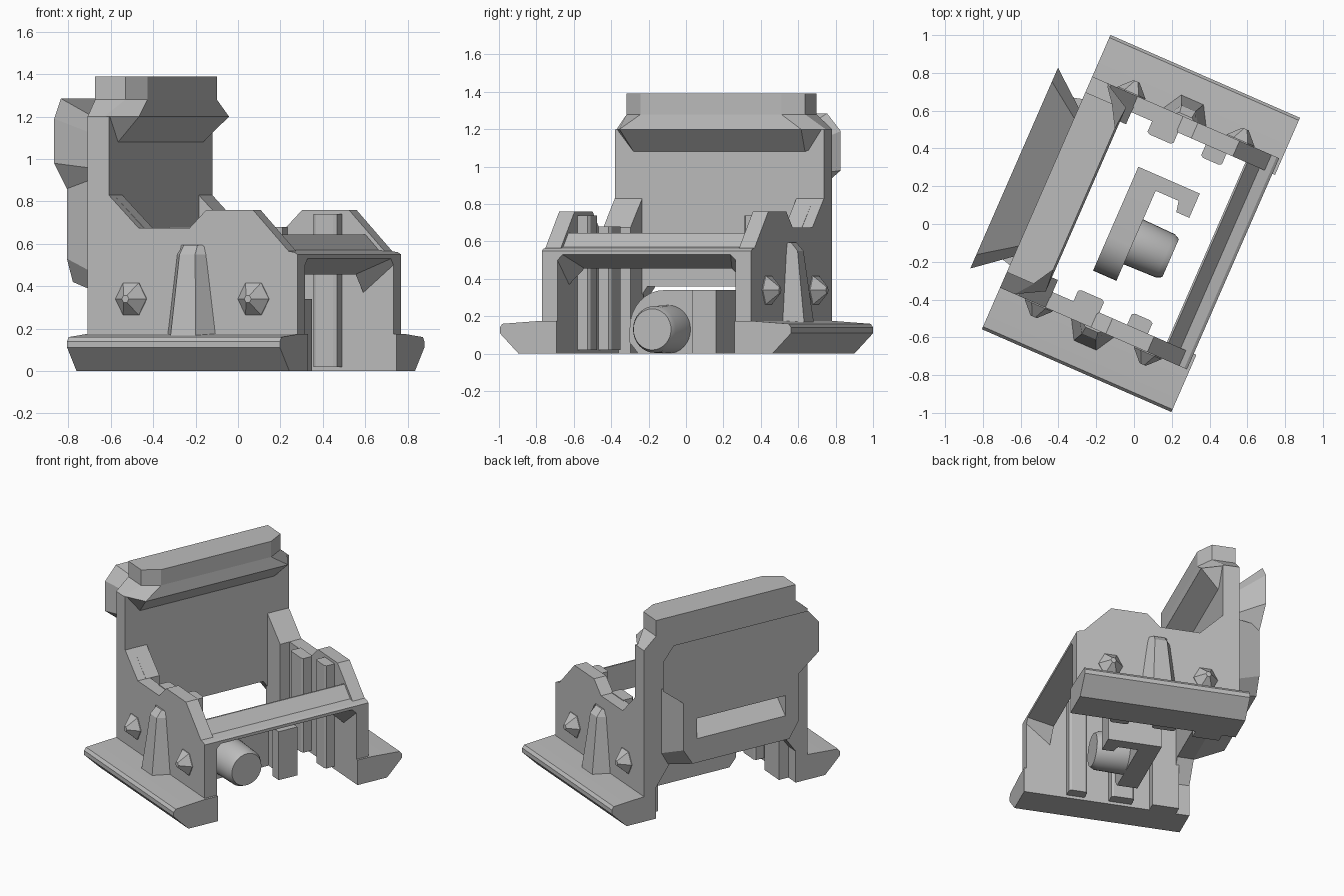
import bpy, bmesh, math
from mathutils import Matrix

cube = bpy.data.objects.get("Cube")
if cube:
    bpy.data.objects.remove(cube, do_unlink=True)

# One plain grey for everything
grey = bpy.data.materials.new("plain_grey")
grey.use_nodes = True
grey.diffuse_color = (0.5, 0.5, 0.5, 1)
grey.node_tree.nodes["Principled BSDF"].inputs["Base Color"].default_value = (0.5, 0.5, 0.5, 1)

# The body is built square, then turned about z
TURN = Matrix.Rotation(math.radians(-23.6), 4, 'Z') @ Matrix.Translation((0, 0.017, 0))


def loft(name, loops, smooth=False):
    """Closed solid through matching loops of points."""
    bm = bmesh.new()
    rings = [[bm.verts.new(TURN @ Matrix.Translation(p).translation) for p in loop] for loop in loops]
    n = len(rings[0])
    for a, b in zip(rings, rings[1:]):
        for i in range(n):
            j = (i + 1) % n
            bm.faces.new((a[i], a[j], b[j], b[i]))
    bm.faces.new(rings[0])
    bm.faces.new(rings[-1])
    bmesh.ops.recalc_face_normals(bm, faces=bm.faces)
    mesh = bpy.data.meshes.new(name)
    bm.to_mesh(mesh)
    bm.free()
    mesh.materials.append(grey)
    ob = bpy.data.objects.new(name, mesh)
    bpy.context.collection.objects.link(ob)
    if smooth:
        bpy.ops.object.select_all(action='DESELECT')
        ob.select_set(True)
        bpy.context.view_layer.objects.active = ob
        bpy.ops.object.shade_smooth_by_angle(angle=math.radians(35))
    return ob


def along_x(name, profile, x0, x1, smooth=False):
    return loft(name, [[(x, y, z) for y, z in profile] for x in (x0, x1)], smooth)


def along_y(name, profile, y0, y1):
    return loft(name, [[(x, y, z) for x, z in profile] for y in (y0, y1)])


def box(name, x0, x1, y0, y1, z0, z1):
    return along_x(name, [(y0, z0), (y1, z0), (y1, z1), (y0, z1)], x0, x1)


def both(half):
    """Mirror a half outline in y to a closed outline."""
    return half + [(-y, z) for y, z in reversed(half)]


FRONT, REAR, SEAT = 0.565, -0.515, -0.406
OUT, INN = 0.61, 0.52

side_outline = [(REAR, 0), (FRONT, 0), (FRONT, 0.55), (0.55, 0.56), (0.52, 0.565),
                (0.336, 0.76), (0.096, 0.76), (0.01, 0.675), (-0.253, 0.675),
                (SEAT, 0.83), (SEAT, 1.2), (REAR, 1.2)]
foot = [(INN, 0), (0.74, 0), (0.85, 0.11), (0.85, 0.14), (0.835, 0.16), (0.62, 0.175), (INN, 0.175)]

for s, side in ((-1, "right"), (1, "left")):
    # Side wall and its foot flange
    along_y(side + "_wall", side_outline, s * INN, s * OUT)
    along_x(side + "_foot", [(s * y, z) for y, z in foot], REAR, 0.58, True)

    # Inner ribs and the sloped rear corner block
    for k, (x0, x1, top) in enumerate(((-0.13, 0.02, 0.68), (0.18, 0.3, 0.74))):
        c = 0.015
        loft(f"{side}_rib_{k}", [[(x0, s * 0.53, z), (x0, s * 0.46, z), (x0 + c, s * 0.45, z),
                                  (x1 - c, s * 0.45, z), (x1, s * 0.46, z), (x1, s * 0.53, z)]
                                 for z in (0.02, top)])
    along_y(side + "_corner_block", [(SEAT - 0.02, 0.0), (-0.25, 0.0), (-0.25, 0.675), (SEAT, 0.83),
                                     (SEAT - 0.02, 0.83)], s * 0.45, s * 0.55)

    # Tapered outer buttress
    def slab(z, wide, narrow, depth, mid=0.02):
        return [(mid - wide, s * 0.6, z), (mid - narrow, s * (OUT + depth), z),
                (mid + narrow, s * (OUT + depth), z), (mid + wide, s * 0.6, z)]
    loft(side + "_buttress", [slab(0.16, 0.13, 0.065, 0.1), slab(0.55, 0.08, 0.04, 0.05),
                              slab(0.595, 0.07, 0.035, 0.01)])

    # Pointed hexagonal studs
    for k, mid in enumerate((-0.29, 0.34)):
        ring = lambda r, y: [(mid + r * math.cos(i * math.pi / 3), s * y,
                              0.34 + r * 1.1 * math.sin(i * math.pi / 3)) for i in range(6)]
        loft(f"{side}_stud_{k}", [ring(0.08, 0.6), ring(0.08, 0.615), ring(0.018, 0.68)])

    # Corner gussets of the front and rear openings
    loft(side + "_front_gusset",
         [[(FRONT, s * INN, 0.5), (FRONT, s * 0.49, 0.53), (FRONT, s * INN, 0.53)],
          [(0.41, s * INN, 0.37), (0.41, s * 0.43, 0.456), (0.41, s * INN, 0.456)]])
    along_x(side + "_rear_gusset", [(s * INN, 0.22), (s * 0.42, 0.36), (s * INN, 0.36)], REAR, SEAT)

# Front cross bar with slanted top and underside
along_y("front_bar", [(FRONT, 0.53), (FRONT, 0.55), (0.55, 0.56), (0.49, 0.57), (0.42, 0.645),
                      (0.41, 0.645), (0.41, 0.456)], -0.6, 0.6)

# Back wall and the overhanging head block
box("back_wall", REAR, SEAT, -OUT, OUT, 0.36, 1.2)


def head_ring(z, corner_x, wide, front_x, narrow):
    half = [(REAR, wide), (corner_x, wide), (front_x, narrow)]
    return [(x, y, z) for x, y in half] + [(x, -y, z) for x, y in reversed(half)]


loft("head_block", [head_ring(1.08, -0.415, 0.52, SEAT, 0.5),
                    head_ring(1.2, -0.43, OUT, -0.285, 0.53),
                    head_ring(1.28, -0.36, 0.52, -0.295, 0.41),
                    head_ring(1.39, -0.36, 0.52, -0.295, 0.41)])

# Flared upper back panel
outer = both([(0.43, 0.86), (0.58, 0.98), (0.58, 1.19), (0.5, 1.285)])
inner = both([(0.41, 0.86), (0.43, 0.95), (0.43, 1.1), (0.37, 1.16)])
loft("upper_back_panel", [[(-0.7, y, z) for y, z in outer], [(REAR, y, z) for y, z in inner]])

# Lower back panel with a sloped slot cut in it
outer = both([(0.43, 0.9), (0.43, 0.53), (0.36, 0.42)])
inner = both([(0.48, 0.9), (0.48, 0.45), (0.43, 0.36)])
panel = loft("lower_back_panel", [[(-0.7, y, z) for y, z in outer], [(REAR, y, z) for y, z in inner]])
cutter = along_y("slot_cutter", [(-0.73, 0.56), (-0.73, 0.73), (-0.55, 0.73)], -0.33, 0.33)
cutter.hide_render = True
cut = panel.modifiers.new("slot", 'BOOLEAN')
cut.operation = 'DIFFERENCE'
cut.object = cutter
bpy.context.view_layer.objects.active = panel
bpy.ops.object.modifier_apply(modifier="slot")
bpy.data.objects.remove(cutter, do_unlink=True)

# Loose hook in the middle: rounded plate, arm, tip and peg
arc = [(-0.13 + 0.2 * math.cos(a), 0.14 + 0.2 * math.sin(a))
       for a in (math.pi / 2 + i * math.pi / 16 for i in range(9))]
along_x("hook_plate", [(0.27, 0), (0.27, 0.34)] + arc + [(-0.33, 0.06), (-0.28, 0)], -0.1, 0.035, True)
box("hook_arm", 0.03, 0.255, 0.19, 0.27, 0, 0.34)
loft("hook_tip", [[(0.165, 0.2, z), (0.18, 0.13, z), (0.255, 0.13, z), (0.255, 0.2, z)] for z in (0, 0.34)])


def peg_ring(x, r):
    return [(x, -0.105 + r * math.cos(i * math.pi / 16), 0.13 + r * math.sin(i * math.pi / 16))
            for i in range(32)]


loft("hook_peg", [peg_ring(0.02, 0.13), peg_ring(0.22, 0.125), peg_ring(0.25, 0.11)], True)
